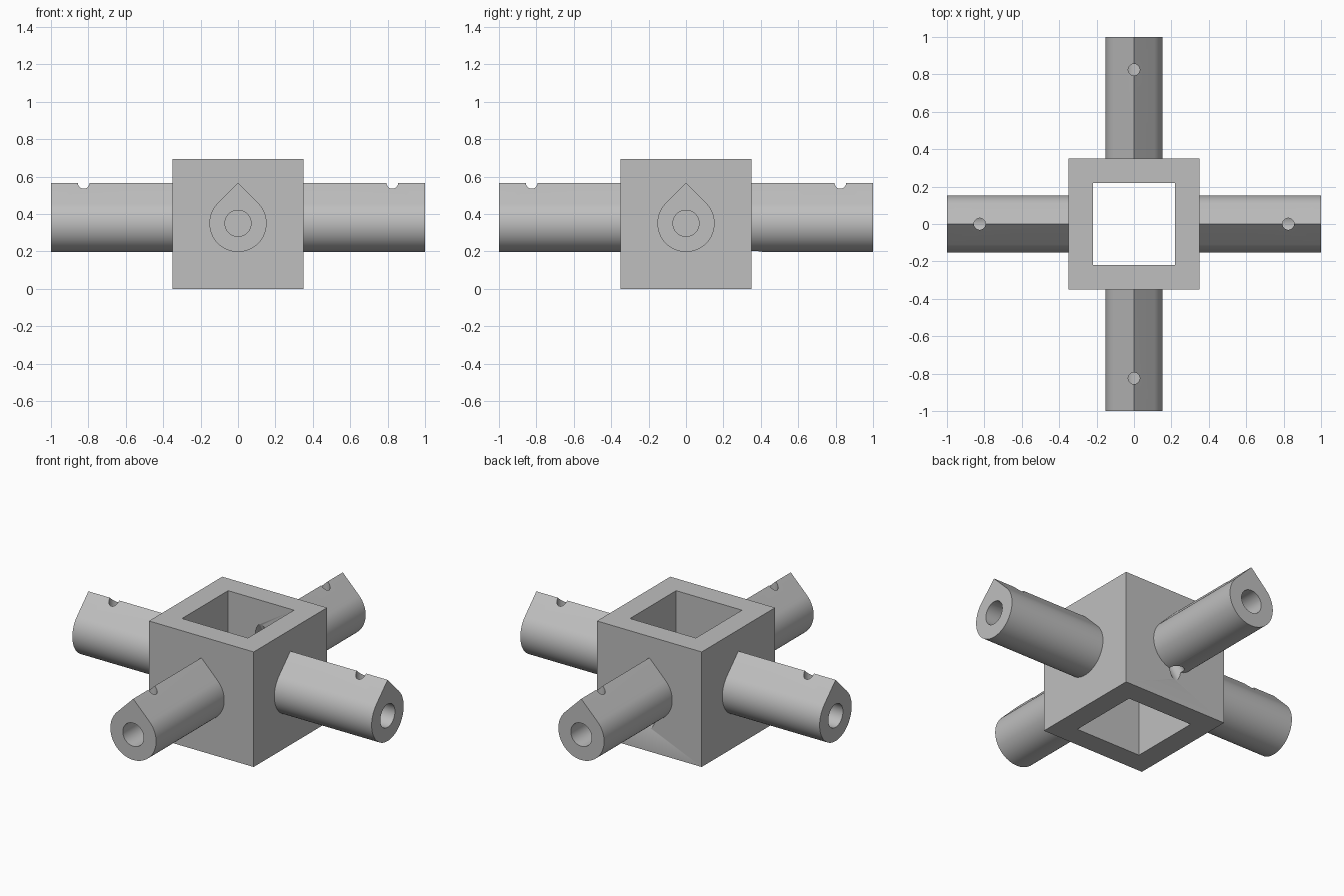
import bpy
import bmesh
import math
from mathutils import Matrix, Vector

if "Cube" in bpy.data.objects:
    bpy.data.objects.remove(bpy.data.objects["Cube"], do_unlink=True)

HALF, HEIGHT, WELL = 0.35, 0.695, 0.22     # block half width, height, well half width
AXIS_Z, ARM_R, BORE_R, PIN_R = 0.35, 0.153, 0.07, 0.031
PIN_POS = 0.825

grey = bpy.data.materials.new("plain grey")
grey.use_nodes = True
grey.diffuse_color = (0.52, 0.52, 0.52, 1)
grey.node_tree.nodes["Principled BSDF"].inputs["Base Color"].default_value = grey.diffuse_color


def make_object(name, bm):
    bmesh.ops.recalc_face_normals(bm, faces=bm.faces)
    mesh = bpy.data.meshes.new(name)
    bm.to_mesh(mesh)
    bm.free()
    mesh.materials.append(grey)
    obj = bpy.data.objects.new(name, mesh)
    bpy.context.collection.objects.link(obj)
    return obj


def box(name, half, z0, z1):
    bm = bmesh.new()
    bmesh.ops.create_cube(bm, size=1, matrix=Matrix.Translation((0, 0, (z0 + z1) / 2))
                          @ Matrix.Diagonal((2 * half, 2 * half, z1 - z0, 1)))
    return make_object(name, bm)


def rod(name, start, end, radius):
    start, end = Vector(start), Vector(end)
    turn = (end - start).to_track_quat('Z', 'Y').to_matrix().to_4x4()
    bm = bmesh.new()
    bmesh.ops.create_cone(bm, cap_ends=True, segments=48, radius1=radius, radius2=radius,
                          depth=(end - start).length,
                          matrix=Matrix.Translation((start + end) / 2) @ turn)
    return make_object(name, bm)


def teardrop_arm(name, direction):
    # Round below, 45 degree slopes meeting in a ridge above
    steps = 48
    angles = [math.radians(135 + 270 * i / steps) for i in range(steps + 1)]
    profile = [(ARM_R * math.cos(a), ARM_R * math.sin(a)) for a in angles]
    profile.append((0, ARM_R * math.sqrt(2)))
    side = Vector((-direction.y, direction.x, 0))
    bm = bmesh.new()
    verts = [bm.verts.new(direction * 0.29 + side * u + Vector((0, 0, AXIS_Z + v)))
             for u, v in profile]
    face = bm.faces.new(verts)
    grown = bmesh.ops.extrude_face_region(bm, geom=[face], use_keep_orig=True)["geom"]
    bmesh.ops.translate(bm, vec=direction * 0.71,
                        verts=[g for g in grown if isinstance(g, bmesh.types.BMVert)])
    return make_object(name, bm)


def combine(target, tool, operation):
    mod = target.modifiers.new(operation.lower(), 'BOOLEAN')
    mod.operation, mod.solver, mod.object = operation, 'EXACT', tool
    bpy.context.view_layer.objects.active = target
    bpy.ops.object.modifier_apply(modifier=mod.name)
    bpy.data.objects.remove(tool, do_unlink=True)


# Hollow centre block
connector = box("four_way_connector", HALF, 0, HEIGHT)
combine(connector, box("well_cutter", WELL, -0.1, HEIGHT + 0.1), 'DIFFERENCE')

# Four arms, each with an end bore and a pin hole through the ridge
for i in range(4):
    d = Vector((round(math.cos(i * math.pi / 2)), round(math.sin(i * math.pi / 2)), 0))
    up = Vector((0, 0, AXIS_Z))
    arm = teardrop_arm("arm", d)
    combine(arm, rod("bore_cutter", d * HALF + up, d * 1.1 + up, BORE_R), 'DIFFERENCE')
    combine(arm, rod("pin_cutter", d * PIN_POS + up, d * PIN_POS + up * 2, PIN_R), 'DIFFERENCE')
    combine(connector, arm, 'UNION')

# Slanted channel from the well to the underside of the back arm
combine(connector, rod("channel_cutter", (0, 0.12, 0.652), (0, 0.418, 0.1), 0.04), 'DIFFERENCE')

# Smooth round walls, crisp edges
bpy.ops.object.select_all(action='DESELECT')
connector.select_set(True)
bpy.context.view_layer.objects.active = connector
bpy.ops.object.shade_smooth_by_angle(angle=math.radians(30))
